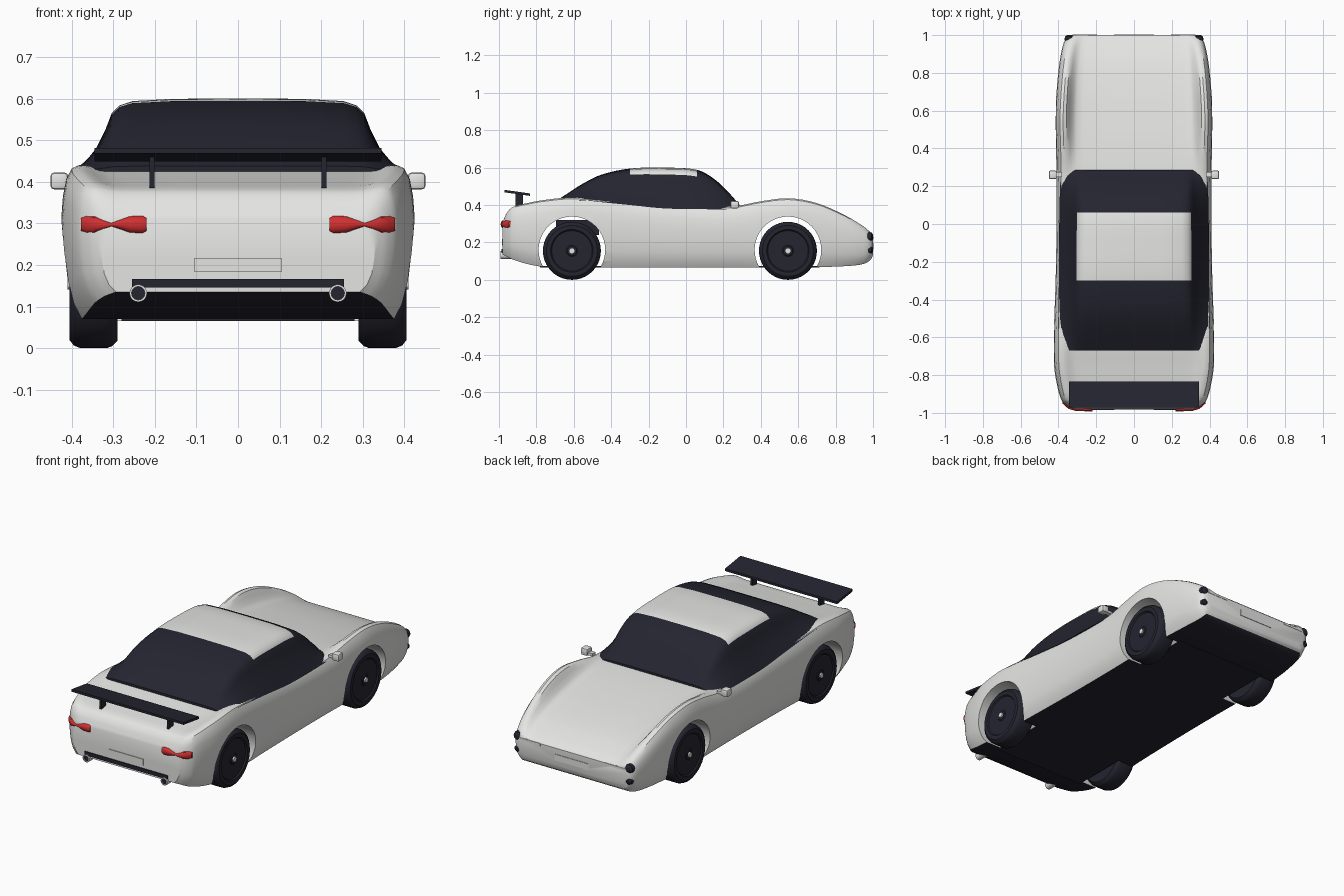
import bpy, bmesh
from math import sin, cos, tau
from mathutils import Vector

if "Cube" in bpy.data.objects:
    bpy.data.objects.remove(bpy.data.objects["Cube"])


def material(name, color):
    m = bpy.data.materials.new(name)
    m.use_nodes = True
    m.diffuse_color = (*color, 1)
    bsdf = m.node_tree.nodes["Principled BSDF"]
    bsdf.inputs["Base Color"].default_value = (*color, 1)
    bsdf.inputs["Roughness"].default_value = 0.6
    return m


PAINT = material("pale grey paint", (0.78, 0.78, 0.77))
DARK = material("dark navy trim", (0.018, 0.018, 0.03))
RED = material("red lamp", (0.65, 0.03, 0.03))


def finish(name, bm, mats, smooth=35):
    bmesh.ops.recalc_face_normals(bm, faces=bm.faces)
    mesh = bpy.data.meshes.new(name)
    bm.to_mesh(mesh)
    bm.free()
    for m in mats:
        mesh.materials.append(m)
    ob = bpy.data.objects.new(name, mesh)
    bpy.context.collection.objects.link(ob)
    if smooth:
        shade(ob, smooth)
    return ob


def shade(ob, degrees):
    bpy.ops.object.select_all(action="DESELECT")
    bpy.context.view_layer.objects.active = ob
    ob.select_set(True)
    bpy.ops.object.shade_smooth_by_angle(angle=degrees * tau / 360)


def loft(name, rings, mats, rule=None, smooth=35):
    """Skin closed rings, cap both ends, colour faces by a rule."""
    bm = bmesh.new()
    rows = [[bm.verts.new(p) for p in ring] for ring in rings]
    n = len(rows[0])
    for a, b in zip(rows, rows[1:]):
        for i in range(n):
            j = (i + 1) % n
            bm.faces.new((a[i], a[j], b[j], b[i]))
    bm.faces.new(rows[0])
    bm.faces.new(rows[-1])
    bmesh.ops.recalc_face_normals(bm, faces=bm.faces)
    if rule:
        for f in bm.faces:
            f.material_index = rule(f.calc_center_median(), f.normal)
    return finish(name, bm, mats, smooth)


def lathe(name, profile, center, axis, mat, sides=40):
    """Rings of (offset, radius) along the x or y axis."""
    c, rings = Vector(center), []
    for d, r in profile:
        ring = []
        for k in range(sides):
            u, v = r * cos(tau * k / sides), r * sin(tau * k / sides)
            ring.append(c + Vector((d, u, v) if axis == "x" else (u, d, v)))
        rings.append(ring)
    return loft(name, rings, [mat])


def box(name, center, size, mat, bevel=0, tilt=0):
    """Box whose height is sheared by tilt along y."""
    bm = bmesh.new()
    bmesh.ops.create_cube(bm, size=1)
    for v in bm.verts:
        v.co = Vector(a * b for a, b in zip(v.co, size))
        v.co.z += v.co.y * tilt
        v.co += Vector(center)
    if bevel:
        bmesh.ops.bevel(bm, geom=bm.edges[:], offset=bevel, segments=2, affect="EDGES", profile=0.5)
    return finish(name, bm, [mat], 35 if bevel else 0)


def stations(table, steps):
    """Smoothly interpolate table rows over their first column."""
    def slope(i, k):
        a, b = table[max(i - 1, 0)], table[min(i + 1, len(table) - 1)]
        return (b[k] - a[k]) / (b[0] - a[0])
    out = []
    for i, (a, b) in enumerate(zip(table, table[1:])):
        h = b[0] - a[0]
        for s in range(steps):
            t = s / steps
            row = [a[0] + h * t]
            for k in range(1, len(a)):
                row.append((1 + 2 * t) * (1 - t) ** 2 * a[k] + t * t * (3 - 2 * t) * b[k]
                           + h * t * (1 - t) * ((1 - t) * slope(i, k) - t * slope(i + 1, k)))
            out.append(row)
    return out + [list(table[-1])]


def mirrored(half, y):
    """Close a half section whose first and last points lie on the centre."""
    pts = half + [(-x, z) for x, z in half[-2:0:-1]]
    return [Vector((x, y, z)) for x, z in pts]


# Body shell: y, half width, bottom, shoulder crest, centre height
BODY = [
    (-.98, .33, .135, .31, .31), (-.96, .36, .125, .355, .352), (-.93, .385, .11, .387, .38),
    (-.85, .408, .085, .41, .395), (-.75, .423, .068, .428, .41), (-.6, .425, .065, .44, .43),
    (-.3, .415, .065, .415, .41), (0, .41, .065, .392, .39), (.25, .41, .065, .392, .392),
    (.4, .413, .065, .42, .38), (.55, .417, .065, .436, .36), (.7, .41, .068, .41, .335),
    (.85, .395, .073, .345, .3), (.95, .375, .085, .285, .262), (.99, .355, .11, .25, .24),
    (1, .33, .135, .235, .23)]
SIDE = [(.89, 0), (.94, .1), (.975, .25), (.993, .45), (1, .65), (.99, .8), (.972, .91), (.94, .98), (.9, 1)]
CROWN = [(.86, .92), (.82, .6), (.78, .22), (.73, .04), (.65, 0), (.35, 0), (0, 0)]
rings = []
for y, w, low, crest, mid in stations(BODY, 4):
    half = [(0, low)] + [(w * u, low + t * (crest - low)) for u, t in SIDE]
    half += [(w * u, mid + t * (crest - mid)) for u, t in CROWN]
    rings.append(mirrored(half, y))
body = loft("body", rings, [PAINT, DARK], lambda c, n: int(n.z < -.75 and c.z < .2), 0)

# Wheel arches cut through the shell
AXLES = {"rear": -.61, "front": .545}
for end, y in AXLES.items():
    cutter = lathe("arch_cutter", [(-.6, .178), (.6, .178)], (0, y, .16), "x", PAINT, 64)
    cutter.hide_render = True
    mod = body.modifiers.new("arch", "BOOLEAN")
    mod.operation, mod.solver, mod.object = "DIFFERENCE", "EXACT", cutter
    bpy.context.view_layer.objects.active = body
    bpy.ops.object.modifier_apply(modifier=mod.name)
    bpy.data.objects.remove(cutter)
    box(end + "_floor_panel", (0, y, .069), (.56, .34, .008), DARK)
shade(body, 32)
box("rear_bulkhead", (0, -.58, .28), (.5, .23, .08), DARK)

# Cabin: y, half width, base, roof height
CABIN = [
    (-.67, .4, .425, .438), (-.55, .402, .425, .515), (-.45, .4, .415, .563), (-.3, .398, .4, .595),
    (-.12, .397, .382, .6), (.06, .395, .378, .588), (.15, .393, .377, .54), (.23, .39, .376, .465),
    (.285, .385, .375, .402)]
PILLAR = [(1, 0), (.93, .2), (.855, .42), (.8, .65), (.765, .83), (.72, .92), (.64, .97), (.4, .995), (0, 1)]
rings = [mirrored([(0, low)] + [(w * u, low + t * (top - low)) for u, t in PILLAR], y)
         for y, w, low, top in stations(CABIN, 4)]


def roof_panel(c, n):
    return int(-.3 < c.y < .06 and abs(c.x) < .305 and c.z > .5)


loft("cabin", rings, [DARK, PAINT], roof_panel)

# Wheels with recessed rim and pale hub
TYRE = [(0, .09), (0, .137), (.012, .15), (.025, .155), (.09, .155), (.105, .149), (.115, .136),
        (.115, .114), (.108, .108), (.108, .03), (.112, .025)]
for end, y in AXLES.items():
    for side, s in (("left", 1), ("right", -1)):
        name = end + "_" + side
        lathe(name + "_wheel", [(s * d, r) for d, r in TYRE], (s * .29, y, .155), "x", DARK)
        lathe(name + "_hub", [(0, .014), (s * .012, .014)], (s * .398, y, .155), "x", PAINT, 12)

# Paired fittings
LAMP = [(.22, .017, -.975), (.23, .021, -.978), (.26, .02, -.978), (.305, .004, -.978),
        (.345, .02, -.966), (.365, .021, -.95), (.378, .016, -.938)]
PIPE = [(.03, .021), (-.03, .021), (-.03, .016), (-.02, .016)]
BULB = [(-.03, .5), (0, 1), (.015, .9), (.024, .4)]
for side, s in (("left", 1), ("right", -1)):
    rings = [[Vector((s * x, y + .013 * cos(tau * k / 12), .297 + h * sin(tau * k / 12))) for k in range(12)]
             for x, h, y in LAMP]
    loft(side + "_tail_lamp", rings, [RED])
    box(side + "_mirror", (s * .43, .26, .402), (.042, .045, .04), PAINT, .008)
    box(side + "_mirror_arm", (s * .402, .262, .395), (.04, .025, .015), PAINT)
    box(side + "_spoiler_strut", (s * .207, -.892, .42), (.013, .04, .08), DARK)
    lathe(side + "_exhaust", PIPE, (s * .24, -.962, .132), "y", PAINT, 20)
    lathe(side + "_exhaust_bore", [(0, .0165), (.004, .0165)], (s * .24, -.987, .132), "y", DARK, 20)
    for part, z, r in (("head_lamp", .23, .026), ("fog_lamp", .16, .02)):
        lathe(side + "_" + part, [(d, r * k) for d, k in BULB], (s * .342, .977, z), "y", DARK, 16)
    box(side + "_nose_strip", (s * .26, .996, .225), (.13, .012, .012), PAINT)

# Spoiler wing, bumper strip and plates
box("spoiler_wing", (0, -.903, .465), (.69, .137, .013), DARK, 0, -.14)
box("bumper_strip", (0, -.978, .156), (.51, .016, .02), DARK)
box("rear_plate", (0, -.98, .2), (.21, .008, .034), PAINT)
box("front_plate", (0, .999, .18), (.21, .008, .034), PAINT)
